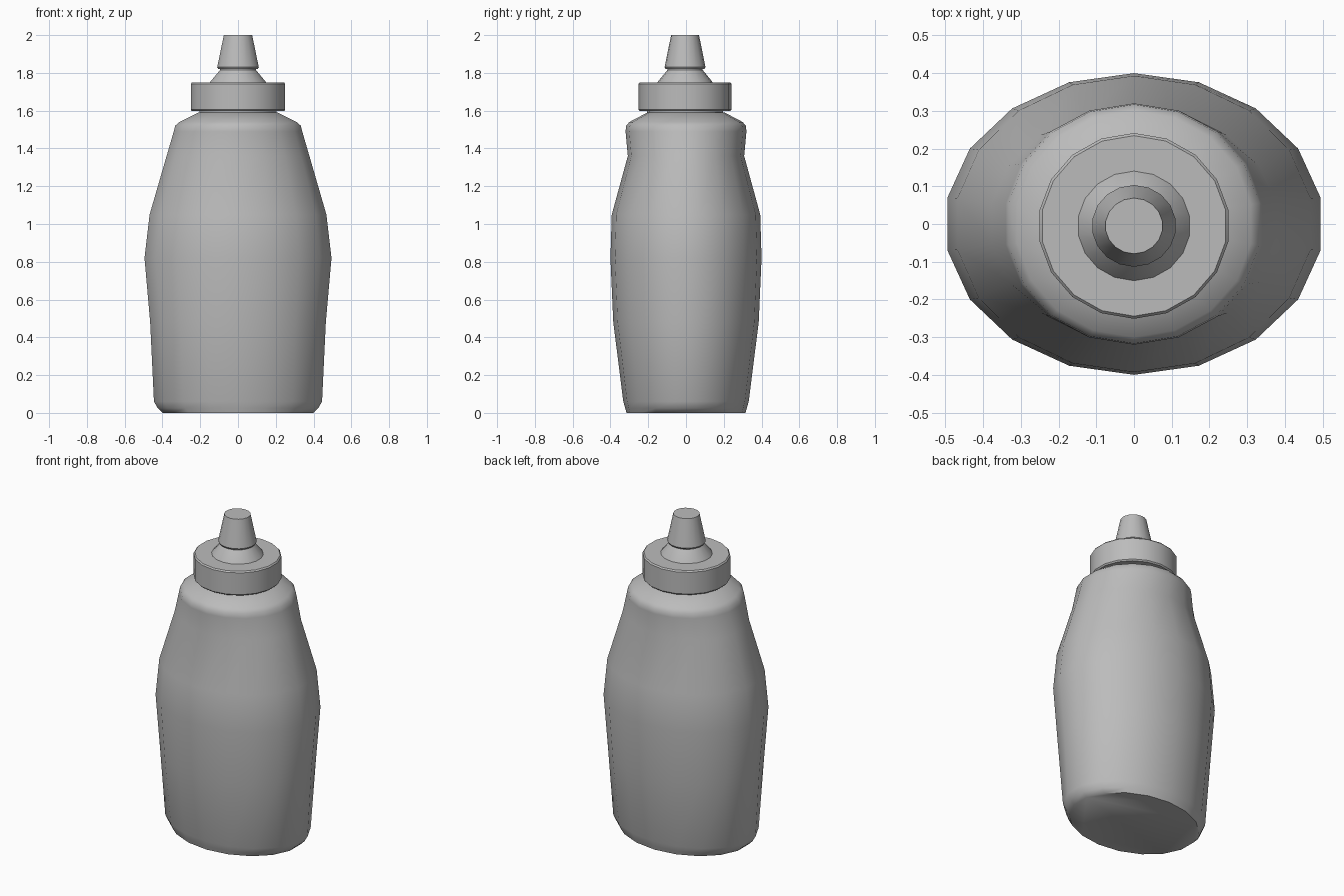
import bpy, bmesh, math

cube = bpy.data.objects.get("Cube")
if cube:
    bpy.data.objects.remove(cube, do_unlink=True)

grey = bpy.data.materials.new("plastic grey")
grey.use_nodes = True
colour = (0.5, 0.5, 0.5, 1)
grey.diffuse_color = colour
grey.node_tree.nodes["Principled BSDF"].inputs["Base Color"].default_value = colour

SIDES = 18
FLAT = math.cos(math.pi / SIDES)  # side vertices straddle the x axis


def loft(name, rings, y=0.0, angle=35):
    """Stack elliptical rings of (half width, half depth, height) and cap both ends."""
    bm = bmesh.new()
    loops = []
    for w, d, z in rings:
        loop = []
        for i in range(SIDES):
            a = math.pi / 2 + math.tau * i / SIDES
            loop.append(bm.verts.new((w / FLAT * math.cos(a), y + d * math.sin(a), z)))
        loops.append(loop)
    for low, high in zip(loops, loops[1:]):
        for i in range(SIDES):
            j = (i + 1) % SIDES
            bm.faces.new((low[i], low[j], high[j], high[i]))
    bm.faces.new(loops[0][::-1])
    bm.faces.new(loops[-1])
    mesh = bpy.data.meshes.new(name)
    bm.to_mesh(mesh)
    bm.free()
    mesh.materials.append(grey)
    obj = bpy.data.objects.new(name, mesh)
    bpy.context.collection.objects.link(obj)
    bpy.ops.object.select_all(action="DESELECT")
    obj.select_set(True)
    bpy.context.view_layer.objects.active = obj
    bpy.ops.object.shade_smooth_by_angle(angle=math.radians(angle))
    return obj


def turned(name, profile, y=-0.005):
    """Round part from (radius, height) points."""
    return loft(name, [(r, r * 0.985, z) for r, z in profile], y)


# Squeezable oval body with pinched shoulders
loft("bottle_body", [
    (0.40, 0.315, 0), (0.425, 0.322, 0.025), (0.445, 0.332, 0.06),
    (0.465, 0.385, 0.48), (0.495, 0.40, 0.82), (0.468, 0.393, 1.05),
    (0.378, 0.308, 1.36), (0.34, 0.32, 1.49), (0.333, 0.317, 1.52),
    (0.31, 0.30, 1.54), (0.21, 0.205, 1.59)], angle=50)

# Neck, screw cap and nozzle
turned("neck", [(0.205, 1.57), (0.205, 1.61)])
turned("screw_cap", [(0.243, 1.597), (0.25, 1.605), (0.25, 1.742), (0.243, 1.75)])
turned("nozzle_base", [(0.15, 1.745), (0.145, 1.755), (0.095, 1.815), (0.095, 1.825)])
turned("nozzle_tip", [(0.104, 1.82), (0.11, 1.83), (0.075, 2.0)])
